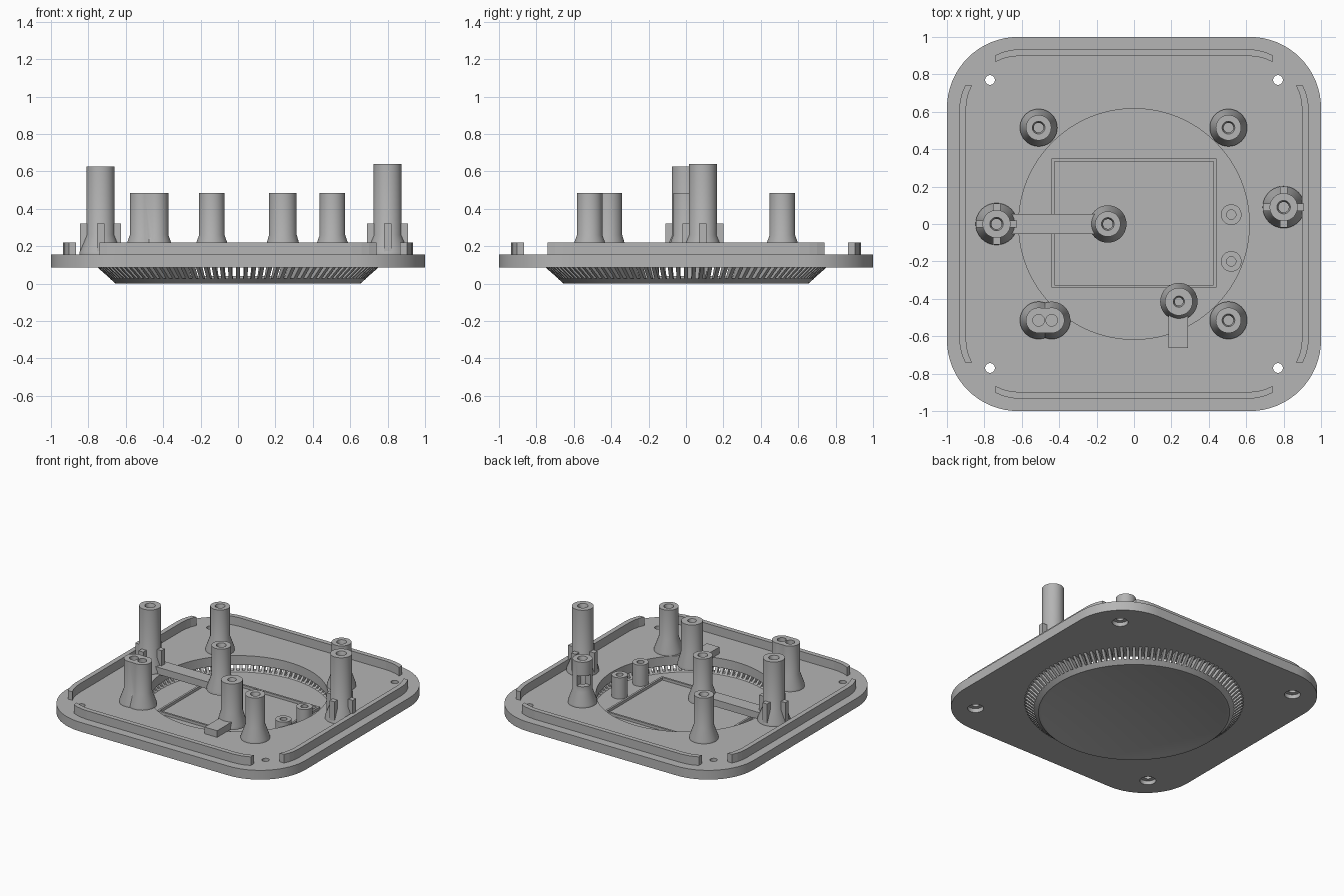
import bpy, bmesh, math
from mathutils import Matrix, Vector

cube = bpy.data.objects.get("Cube")
if cube:
    bpy.data.objects.remove(cube, do_unlink=True)

mat = bpy.data.materials.new("plain_grey")
mat.use_nodes = True
GREY = (0.46, 0.46, 0.46, 1)
mat.diffuse_color = GREY
mat.node_tree.nodes["Principled BSDF"].inputs["Base Color"].default_value = GREY

PLATE_LOW, PLATE_TOP, LIP_TOP = 0.085, 0.155, 0.22


def finish(name, bm):
    bmesh.ops.recalc_face_normals(bm, faces=bm.faces)
    mesh = bpy.data.meshes.new(name)
    bm.to_mesh(mesh)
    bm.free()
    mesh.materials.append(mat)
    obj = bpy.data.objects.new(name, mesh)
    bpy.context.collection.objects.link(obj)
    return obj


def smooth(obj):
    bpy.ops.object.select_all(action='DESELECT')
    obj.select_set(True)
    bpy.context.view_layer.objects.active = obj
    bpy.ops.object.shade_smooth_by_angle(angle=math.radians(30))


def prism(name, outline, low, high):
    bm = bmesh.new()
    face = bm.faces.new([bm.verts.new((x, y, low)) for x, y in outline])
    grown = bmesh.ops.extrude_face_region(bm, geom=[face])["geom"]
    bmesh.ops.translate(bm, vec=(0, 0, high - low),
                        verts=[v for v in grown if isinstance(v, bmesh.types.BMVert)])
    return finish(name, bm)


def box(name, x, y, low, high, w, d, turn=0):
    corners = [Matrix.Rotation(turn, 2) @ Vector((sx * w / 2, sy * d / 2))
               for sx, sy in ((-1, -1), (1, -1), (1, 1), (-1, 1))]
    return prism(name, [(x + c.x, y + c.y) for c in corners], low, high)


def lathe(name, profile, x=0, y=0, steps=40):
    bm = bmesh.new()
    verts = [bm.verts.new((r, 0, z)) for r, z in profile]
    edges = [bm.edges.new(pair) for pair in zip(verts, verts[1:])]
    bmesh.ops.spin(bm, geom=verts + edges, cent=(0, 0, 0), axis=(0, 0, 1),
                   angle=math.tau, steps=steps)
    bmesh.ops.remove_doubles(bm, verts=bm.verts, dist=0.0001)
    bmesh.ops.translate(bm, vec=(x, y, 0), verts=bm.verts)
    return finish(name, bm)


def boolean(obj, other, operation='DIFFERENCE'):
    other.hide_render = True
    mod = obj.modifiers.new("boolean", 'BOOLEAN')
    mod.object, mod.operation, mod.solver = other, operation, 'EXACT'
    bpy.context.view_layer.objects.active = obj
    bpy.ops.object.modifier_apply(modifier=mod.name)
    bpy.data.objects.remove(other, do_unlink=True)


def rod(name, x, y, low, high, radius, steps=32):
    return lathe(name, [(0, low), (radius, low), (radius, high), (0, high)], x, y, steps)


# Rounded square plate with central opening and countersunk corner holes
outline = []
for quarter in range(4):
    middle = math.pi / 4 + quarter * math.pi / 2
    cx, cy = (math.copysign(0.62, f(middle)) for f in (math.cos, math.sin))
    for i in range(17):
        a = quarter * math.pi / 2 + i * math.pi / 32
        outline.append((cx + 0.38 * math.cos(a), cy + 0.38 * math.sin(a)))
plate = prism("base_plate", outline, PLATE_LOW, PLATE_TOP)
boolean(plate, rod("opening_cutter", 0, 0, 0, 0.3, 0.617, 96))
for sx in (-1, 1):
    for sy in (-1, 1):
        boolean(plate, rod("hole_cutter", sx * 0.77, sy * 0.77, 0, 0.3, 0.026))
        boolean(plate, rod("sink_cutter", sx * 0.77, sy * 0.77, 0, 0.115, 0.055))
smooth(plate)

# Shallow dish floor under the opening
smooth(lathe("dish_floor", [(0, 0.003), (0.63, 0.003), (0.638, 0), (0.655, 0), (0.685, 0.027),
                            (0.65, 0.027), (0.64, 0.02), (0, 0.02)], steps=96))

# Ring of slanted grille ribs between floor and plate
bm = bmesh.new()
COUNT = 108
section = [(0.635, 0.015), (0.67, 0.015), (0.75, PLATE_LOW), (0.695, PLATE_LOW)]
for i in range(COUNT):
    turn = Matrix.Rotation(math.tau * i / COUNT, 3, 'Z')
    sides = [[bm.verts.new(turn @ Vector((r, t, z))) for r, z in section]
             for t in (-0.01, 0.01)]
    for side in sides:
        bm.faces.new(side)
    for j in range(4):
        k = (j + 1) % 4
        bm.faces.new((sides[0][j], sides[0][k], sides[1][k], sides[1][j]))
finish("grille_ribs", bm)

# Low rectangular frame on the dish floor
frame = box("display_frame", 0, 0.005, 0.01, 0.04, 0.88, 0.69)
boolean(frame, box("frame_cutter", 0, 0.005, 0, 0.1, 0.85, 0.66))

# Four locating lips with ends curling toward the corners
path = [(-0.74, 0.885), (-0.70, 0.902), (-0.66, 0.912), (-0.61, 0.917)]
path += [(-x, y) for x, y in reversed(path)]
strip = [(x, y + 0.018) for x, y in path] + [(x, y - 0.018) for x, y in reversed(path)]
for name, quarter in (("back_lip", 0), ("right_lip", 1), ("front_lip", 2), ("left_lip", 3)):
    turn = Matrix.Rotation(quarter * math.pi / 2, 2)
    prism(name, [tuple(turn @ Vector(p)) for p in strip], PLATE_TOP - 0.005, LIP_TOP)


# Hollow screw posts with flared feet
def post(name, x, y, top=0.485, radius=0.068, foot=0.1, bore=0.034):
    return lathe(name, [(0, PLATE_TOP - 0.005), (foot, PLATE_TOP - 0.005), (foot, 0.17),
                        (radius, 0.26), (radius, top), (bore, top), (bore - 0.008, top - 0.03),
                        (bore - 0.008, 0.25), (0, 0.25)], x, y)


notched = post("back_left_post", 0.505, 0.515)
boolean(notched, box("notch_cutter", 0.465, 0.56, 0.30, 0.38, 0.08, 0.09))
smooth(notched)
smooth(post("back_right_post", -0.51, 0.515))
smooth(post("front_left_post", 0.505, -0.515))
smooth(post("centre_post", -0.14, 0))
smooth(post("front_inner_post", 0.24, -0.415, radius=0.074, bore=0.03))

# Twin post: two merged shafts, bored afterwards
twin_x = (-0.51, -0.44)
twin = None
for x in twin_x:
    part = lathe("twin_post", [(0, 0.15), (0.1, 0.15), (0.1, 0.17), (0.068, 0.26),
                               (0.068, 0.485), (0, 0.485)], x, -0.515)
    if twin:
        boolean(twin, part, 'UNION')
    else:
        twin = part
boolean(twin, box("twin_web", -0.475, -0.515, 0.2, 0.485, 0.07, 0.134), 'UNION')
for x in twin_x:
    boolean(twin, rod("bore_cutter", x, -0.515, 0.25, 0.6, 0.031))
smooth(twin)

# Tall side posts braced by four upright fins
for side, x, y, top in (("right", -0.735, 0, 0.625), ("left", 0.8, 0.09, 0.64)):
    smooth(post(side + "_tall_post", x, y, top, 0.075, 0.112, 0.036))
    for i in range(4):
        a = i * math.pi / 2
        box(f"{side}_fin_{i + 1}", x + 0.088 * math.cos(a), y + 0.088 * math.sin(a),
            PLATE_TOP - 0.005, 0.32, 0.044, 0.04, a)

# Arms that carry the posts over the opening
box("long_arm", -0.435, 0, PLATE_TOP - 0.003, 0.205, 0.59, 0.105)
box("short_arm", 0.237, -0.54, PLATE_TOP - 0.003, 0.205, 0.105, 0.245)

# Small hollow bosses on the dish floor
for name, y in (("back_boss", 0.05), ("front_boss", -0.2)):
    smooth(lathe(name, [(0, 0.01), (0.055, 0.01), (0.055, 0.18), (0.025, 0.18),
                        (0.025, 0.08), (0, 0.08)], 0.52, y, 32))
